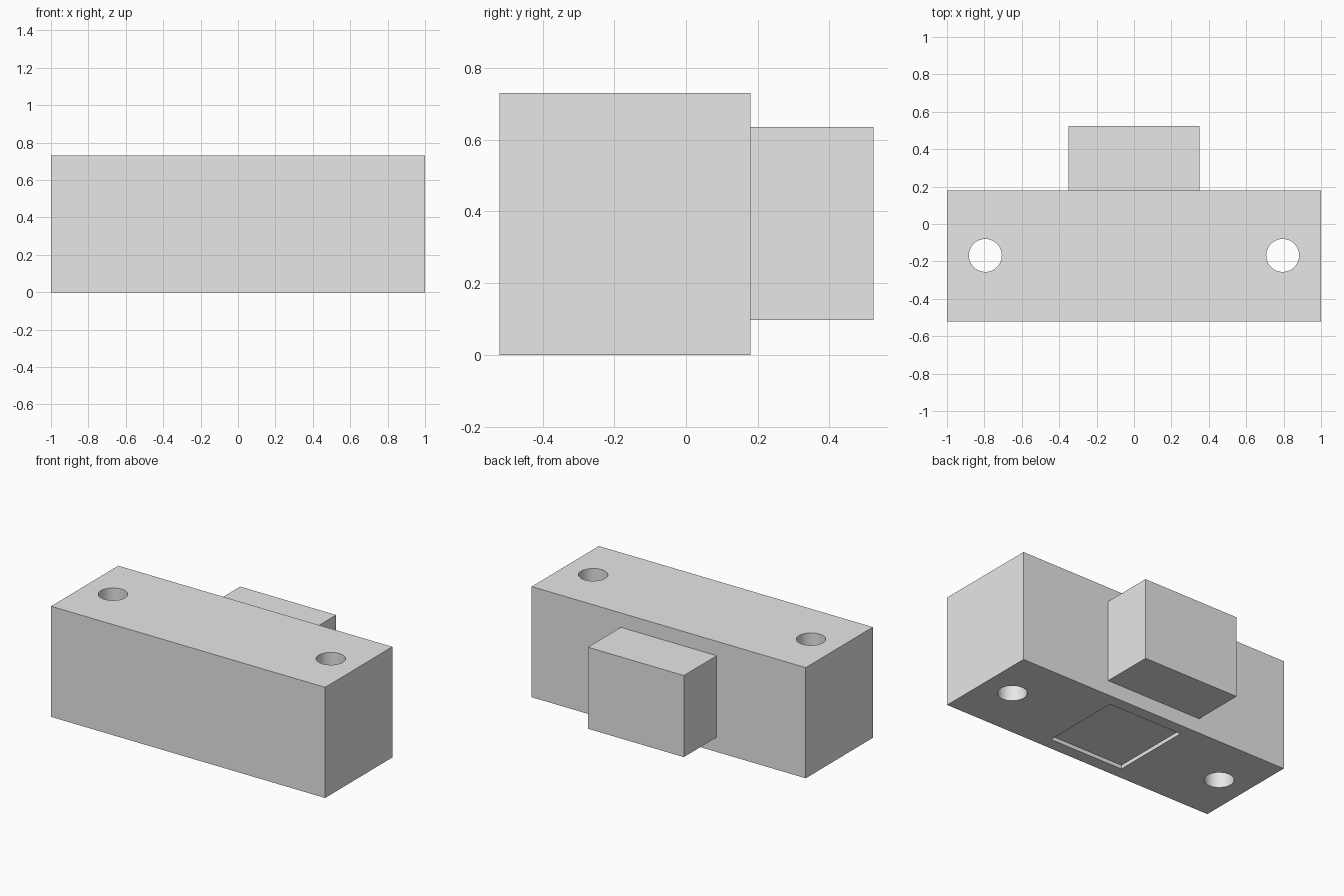
import bpy

cube = bpy.data.objects.get("Cube")
if cube:
    bpy.data.objects.remove(cube, do_unlink=True)

grey = bpy.data.materials.new("light grey")
grey.use_nodes = True
grey.diffuse_color = (0.8, 0.8, 0.8, 1)
grey.node_tree.nodes["Principled BSDF"].inputs["Base Color"].default_value = (0.8, 0.8, 0.8, 1)


def box(name, low, high):
    """Axis-aligned box between two opposite corners."""
    centre = [(a + b) / 2 for a, b in zip(low, high)]
    bpy.ops.mesh.primitive_cube_add(size=1, location=centre)
    ob = bpy.context.object
    ob.name = name
    ob.scale = [b - a for a, b in zip(low, high)]
    bpy.ops.object.transform_apply(location=False, rotation=False, scale=True)
    ob.data.materials.append(grey)
    return ob


def cut(target, cutter):
    """Subtract the cutter, then hide it."""
    mod = target.modifiers.new(cutter.name, "BOOLEAN")
    mod.operation = "DIFFERENCE"
    mod.solver = "EXACT"
    mod.object = cutter
    bpy.context.view_layer.objects.active = target
    bpy.ops.object.modifier_apply(modifier=mod.name)
    bpy.data.objects.remove(cutter, do_unlink=True)


# Main block and the boss on its back
body = box("main_block", (-1, -0.52, 0), (1, 0.18, 0.73))
box("back_boss", (-0.35, 0.18, 0.097), (0.35, 0.523, 0.635))

# Vertical through holes near both ends
hole_y = -0.168
for side in (-1, 1):
    bpy.ops.mesh.primitive_cylinder_add(vertices=64, radius=0.088, depth=2,
                                        location=(side * 0.795, hole_y, 0.3))
    hole = bpy.context.object
    hole.name = "hole_cutter"
    hole.hide_render = True
    hole.data.materials.append(grey)
    cut(body, hole)

# Shallow square recess in the underside
half = 0.27
recess = box("recess_cutter", (-half, hole_y - half, -0.2), (half, hole_y + half, 0.025))
recess.hide_render = True
cut(body, recess)

# Smooth hole walls, sharp edges elsewhere
bpy.ops.object.select_all(action="DESELECT")
body.select_set(True)
bpy.context.view_layer.objects.active = body
bpy.ops.object.shade_smooth_by_angle()
